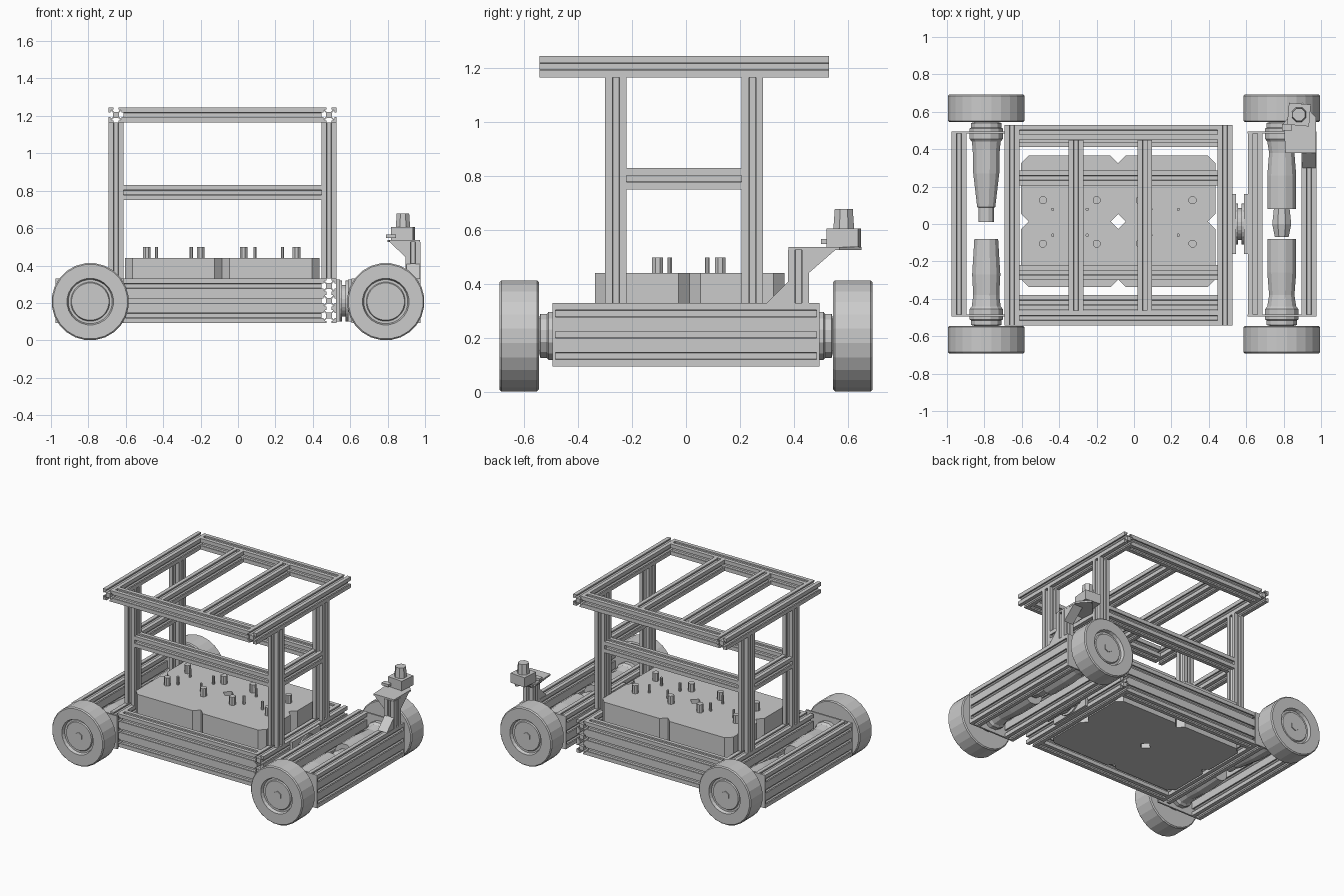
import bpy, bmesh, math
from mathutils import Vector, Matrix

if "Cube" in bpy.data.objects:
    bpy.data.objects.remove(bpy.data.objects["Cube"])

S = 0.079            # width of one slotted profile
AX = {'x': (1, 2, 0), 'y': (0, 2, 1), 'z': (0, 1, 2)}
AXLE, WZ, R = 0.79, 0.207, 0.207


def finish(name, bm):
    bmesh.ops.recalc_face_normals(bm, faces=bm.faces)
    me = bpy.data.meshes.new(name)
    bm.to_mesh(me)
    bm.free()
    ob = bpy.data.objects.new(name, me)
    bpy.context.collection.objects.link(ob)
    return ob


def prism(bm, pts, axis, a, b):
    """Extrude a 2D outline along an axis from a to b."""
    iu, iv, iw = AX[axis]
    ends = []
    for w in (a, b):
        ring = []
        for u, v in pts:
            p = [0, 0, 0]
            p[iu], p[iv], p[iw] = u, v, w
            ring.append(bm.verts.new(p))
        bm.faces.new(ring)
        ends.append(ring)
    n = len(pts)
    for i in range(n):
        j = (i + 1) % n
        bm.faces.new((ends[0][i], ends[0][j], ends[1][j], ends[1][i]))


def slab(name, pts, axis, a, b):
    bm = bmesh.new()
    prism(bm, pts, axis, a, b)
    return finish(name, bm)


def box(name, x0, x1, y0, y1, z0, z1):
    return slab(name, [(x0, y0), (x1, y0), (x1, y1), (x0, y1)], 'z', z0, z1)


def section():
    """Square profile outline with a T slot on each side."""
    half = [(-.5, .5), (-.16, .5), (-.16, .375), (-.275, .375), (-.275, .34), (-.14, .2)]
    side = half + [(-x, y) for x, y in half[:0:-1]]
    pts = []
    for k in range(4):
        c, s = (1, 0, -1, 0)[k], (0, -1, 0, 1)[k]
        pts += [(S * (c * x - s * y), S * (s * x + c * y)) for x, y in side]
    return pts


SEC = section()


def bar(name, axis, u, v, a, b, stack=1):
    """Slotted bar centred at (u, v); stack puts more profiles above it."""
    bm = bmesh.new()
    for k in range(stack):
        prism(bm, [(u + p, v + k * S + q) for p, q in SEC], axis, a, b)
    return finish(name, bm)


def lathe(name, prof, centre, side=1, n=24, axis='y'):
    """Turn (radius, distance) rings around an axis; end rings are capped."""
    iu, iv, iw = AX[axis]
    bm = bmesh.new()
    rings = []
    for r, w in prof:
        ring = []
        for i in range(n):
            t = 2 * math.pi * (i + .5) / n
            p = list(centre)
            p[iu] += r * math.cos(t)
            p[iv] += r * math.sin(t)
            p[iw] += side * w
            ring.append(bm.verts.new(p))
        rings.append(ring)
    for a, b in zip(rings, rings[1:]):
        for i in range(n):
            j = (i + 1) % n
            bm.faces.new((a[i], a[j], b[j], b[i]))
    bm.faces.new(rings[0])
    bm.faces.new(rings[-1])
    return finish(name, bm)


XL, XR = -0.652, 0.486          # end bar centres
LX, RX = XL + S / 2, XR - S / 2  # inner faces of end bars
Z0 = 0.093 + S / 2               # lowest profile centre
TOP = 1.245 - S / 2

# Base frame, three profiles tall
for y in (-0.42, 0.45):
    bar('base_side_beam', 'x', y, Z0, LX, RX, 3)
for x in (XL, XR):
    bar('base_end_beam', 'y', x, Z0, -0.46, 0.49, 3)

# Upper rack
PY = (-0.26, 0.246)
for x in (XL, XR):
    bar('rack_top_end_bar', 'y', x, TOP, -0.543, 0.53)
    bar('rack_middle_end_bar', 'y', x, 0.79, PY[0] + S / 2, PY[1] - S / 2)
    for y in PY:
        bar('rack_post', 'z', x, y, 0.33, TOP - S / 2)
for y in (-0.503, 0.49):
    bar('rack_top_side_bar', 'x', y, TOP, LX, RX)
for y in PY:
    bar('rack_middle_side_bar', 'x', y, 0.79, LX, RX)
for x in (-0.31, 0.058):
    bar('rack_cross_bar', 'y', x, TOP, -0.463, 0.45)

# Battery blocks with clipped corners, and their terminals
c = 0.04
for x0, x1, mirror in ((-0.603, -0.085, 1), (-0.085, 0.435, -1)):
    for y0, y1 in ((-0.337, 0.013), (0.013, 0.365)):
        slab('battery', [(x0 + c, y0), (x1 - c, y0), (x1, y0 + c), (x1, y1 - c),
                         (x1 - c, y1), (x0 + c, y1), (x0, y1 - c), (x0, y0 + c)], 'z', 0.095, 0.44)
for y, ys in ((0.127, 0.078), (-0.105, -0.06)):
    for x in (-0.487, -0.2, 0.03, 0.313):
        lathe('battery_terminal', [(.022, 0), (.022, .06)], (x, y, 0.438), n=8, axis='z')
    for x in (-0.435, -0.25, 0.09, 0.237):
        lathe('battery_pin', [(.009, 0), (.009, .06)], (x, ys, 0.438), n=8, axis='z')

# Axle carriers: outer beams, inner beam and end plates
for x in (-0.936, 0.936, 0.648):
    bar('axle_beam', 'y', x, Z0, -0.484, 0.484, 3)
for s in (-1, 1):
    ys = sorted((s * 0.483, s * 0.495))
    box('left_axle_plate', -0.975, LX, *ys, 0.093, 0.33)
    box('right_axle_plate', 0.608, 0.975, *ys, 0.093, 0.33)

# Pivot joint between base and right axle
box('pivot_base_plate', 0.525, 0.545, -0.16, 0.16, 0.1, 0.325)
lathe('pivot_bearing', [(.11, .54), (.11, .555), (.085, .555), (.085, .575), (.11, .575), (.11, .59)],
      (0, 0, 0.211), axis='x')
box('pivot_axle_plate', 0.588, 0.609, -0.16, 0.16, 0.1, 0.325)

# Wheels, hubs and drive motors
wheel = [(.03, .545), (.2, .545), (R, .552), (R, .685), (.2, .692), (.125, .692), (.118, .67),
         (.105, .67), (.1, .678), (.03, .678)]
flange = [(.06, .546), (.085, .54), (.085, .515), (.092, .51), (.092, .455), (.08, .44)]
long_motor = flange + [(.075, .4), (.072, .27), (.05, .09), (.042, .088), (.042, .01)]
short_motor = flange + [(.072, .38), (.078, .27), (.066, .08)]
for x in (-AXLE, AXLE):
    for s in (-1, 1):
        lathe('wheel', wheel, (x, 0, WZ), s)
        lathe('wheel_nut', [(.03, .67), (.03, .684)], (x, 0, WZ), s, 6)
        motor = long_motor if s > 0 else short_motor
        if x > 0:
            motor = flange + [(.07, .38), (.08, .26), (.08, .08)]
        lathe('drive_motor', motor, (x, 0, WZ), s, 12)
lathe('motor_coupling', [(.04, -.07), (.055, 0), (.045, .085)], (AXLE, 0, WZ), 1, 8)

# Sensor mast on the back right corner
bar('sensor_post', 'z', 0.936, 0.417, 0.33, 0.526)
slab('post_foot_gusset', [(0.30, 0.33), (0.38, 0.33), (0.38, 0.41)], 'x', 0.9, 0.972)
slab('post_head_gusset', [(0.455, 0.44), (0.455, 0.527), (0.555, 0.527)], 'x', 0.9, 0.972)
slab('post_side_gusset', [(0.81, 0.527), (0.9, 0.527), (0.9, 0.44)], 'y', 0.385, 0.45)
slab('sensor_plate', [(0.81, 0.38), (0.973, 0.38), (0.973, 0.57), (0.9, 0.65), (0.80, 0.54)],
     'z', 0.525, 0.537)
rot = [(0.882 + 0.083 * math.cos(a), 0.585 + 0.083 * math.sin(a))
       for a in (math.radians(40 + 90 * k) for k in range(4))]
slab('sensor_body', rot, 'z', 0.537, 0.606)
lathe('sensor_head', [(.042, .6), (.036, .678)], (0.882, 0.585, 0), n=8, axis='z')
box('sensor_connector', 0.79, 0.845, 0.5, 0.535, 0.548, 0.566)
